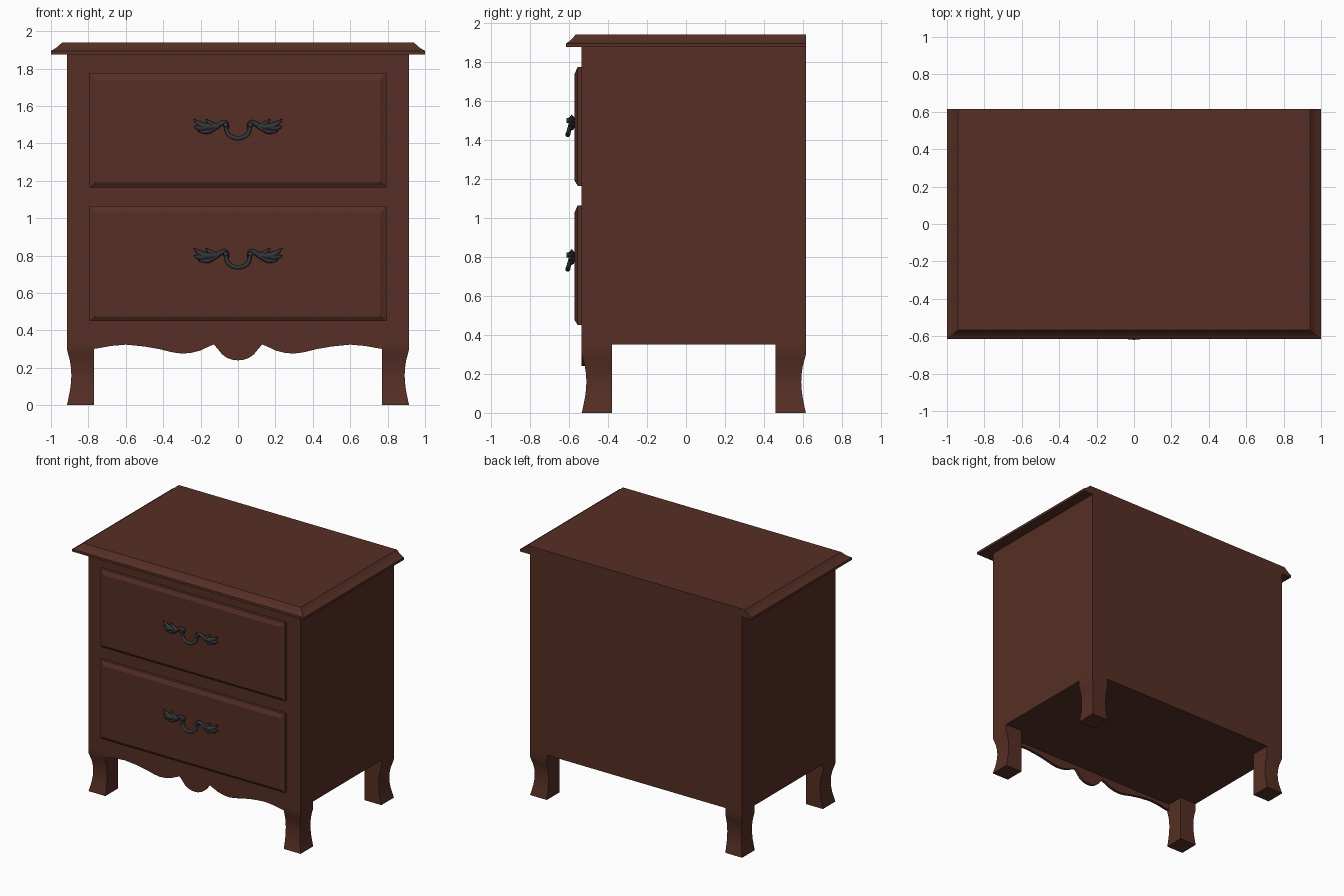
import bpy
import bmesh

if "Cube" in bpy.data.objects:
    bpy.data.objects.remove(bpy.data.objects["Cube"], do_unlink=True)


def material(name, color, rough):
    m = bpy.data.materials.new(name)
    m.use_nodes = True
    m.diffuse_color = color
    bsdf = m.node_tree.nodes["Principled BSDF"]
    bsdf.inputs["Base Color"].default_value = color
    bsdf.inputs["Roughness"].default_value = rough
    return m


WOOD = material("dark_red_wood", (0.092, 0.028, 0.018, 1), 0.6)
METAL = material("dark_iron", (0.033, 0.035, 0.038, 1), 0.5)


def loft(name, rings, smooth=False):
    """Skin a closed solid through rings with equal point counts."""
    bm = bmesh.new()
    loops = [[bm.verts.new(p) for p in ring] for ring in rings]
    n = len(loops[0])
    for a, b in zip(loops, loops[1:]):
        for i in range(n):
            j = (i + 1) % n
            bm.faces.new((a[i], a[j], b[j], b[i]))
    bm.faces.new(loops[0])
    bm.faces.new(loops[-1])
    bmesh.ops.recalc_face_normals(bm, faces=bm.faces)
    me = bpy.data.meshes.new(name)
    bm.to_mesh(me)
    bm.free()
    me.materials.append(WOOD)
    ob = bpy.data.objects.new(name, me)
    bpy.context.collection.objects.link(ob)
    if smooth:
        bpy.ops.object.select_all(action="DESELECT")
        ob.select_set(True)
        bpy.context.view_layer.objects.active = ob
        bpy.ops.object.shade_smooth_by_angle(angle=0.6)
    return ob


def flat_ring(x0, x1, y0, y1, z):
    return [(x0, y0, z), (x1, y0, z), (x1, y1, z), (x0, y1, z)]


def front_ring(x, z0, z1, y):
    return [(-x, y, z0), (x, y, z0), (x, y, z1), (-x, y, z1)]


W, FRONT, BACK = 0.915, -0.535, 0.615
CASE_BOTTOM, CASE_TOP = 0.35, 1.88

# Case
loft("case", [flat_ring(-W, W, FRONT, BACK, z) for z in (CASE_BOTTOM, CASE_TOP)])

# Top with a moulded edge on the front and sides, flush at the back
edge = [(0, 1.876), (0, 1.895), (0.02, 1.906), (0.035, 1.916), (0.06, 1.94)]
loft("top", [flat_ring(-1 + d, 1 - d, -0.615 + d * 0.8, BACK, z) for d, z in edge])

# Legs, hollowed on the two outer sides
curve = [(0, 0), (0.04, 0.009), (0.08, 0.017), (0.12, 0.022), (0.16, 0.024),
         (0.2, 0.022), (0.24, 0.016), (0.28, 0.005), (0.3, 0), (CASE_BOTTOM, 0)]
for side, sx in (("left", 1), ("right", -1)):
    for end, inner, outer, s in (("front", -0.38, FRONT, 1), ("back", 0.46, BACK, -1)):
        loft(f"{end}_{side}_leg",
             [flat_ring(sx * 0.77, sx * (W - d), outer + s * d, inner, z)
              for z, d in curve], smooth=True)

# Scalloped apron between the front legs
half = [(0.03, 0.243), (0.06, 0.254), (0.085, 0.272), (0.11, 0.303), (0.13, 0.325),
        (0.16, 0.312), (0.2, 0.293), (0.25, 0.28), (0.3, 0.276), (0.35, 0.283),
        (0.42, 0.3), (0.5, 0.314), (0.6, 0.324), (0.68, 0.317), (0.78, 0.299)]
outline = [(-x, z) for x, z in reversed(half)] + [(0, 0.24)] + half
loft("apron", [[(x, FRONT, z), (x, FRONT + 0.022, z),
                (x, FRONT + 0.022, 0.36), (x, FRONT, 0.36)] for x, z in outline],
     smooth=True)

# Drawer fronts with bevelled borders
for name, z0, z1 in (("upper_drawer", 1.165, 1.775), ("lower_drawer", 0.45, 1.065)):
    loft(name, [front_ring(0.795, z0, z1, FRONT + 0.01),
                front_ring(0.795, z0, z1, -0.556),
                front_ring(0.785, z0 + 0.008, z1 - 0.01, -0.56),
                front_ring(0.76, z0 + 0.025, z1 - 0.035, -0.571)])

# Handle strokes: points are (x, y, z, radius), z measured from the handle centre
Y = -0.586
strokes = [
    [(0.1, Y, 0.01, .01), (0.15, Y, 0, .02), (0.2, Y, 0.01, .018), (0.237, Y, 0.045, .002)],
    [(0.12, Y, 0, .01), (0.17, Y, 0, .018), (0.21, Y, -0.005, .016), (0.237, Y, 0.005, .002)],
    [(0.1, Y, 0.01, .01), (0.14, Y, -0.01, .015), (0.17, Y, -0.026, .015),
     (0.215, Y, -0.02, .002)],
    [(0.1, Y, 0.005, .01), (0.14, Y, 0.015, .013), (0.155, Y, 0.028, .011),
     (0.172, Y, 0.045, .002)],
    [(0.13, Y, 0, .012), (0.1, Y, 0.016, .013), (0.075, Y, 0.03, .013),
     (0.06, Y, 0.02, .013), (0.06, Y, -0.005, .011)],
    [(0.066, -0.565, 0.015, .016), (0.066, -0.59, 0.015, .016), (0.066, -0.612, 0.015, .013)],
]
bail = [(0.066, -0.592, 0.005, .009), (0.06, -0.598, -0.03, .011), (0.035, -0.605, -0.052, .012)]
mirror = lambda pts: [(-x, y, z, r) for x, y, z, r in pts]
paths = strokes + [mirror(s) for s in strokes]
paths.append(bail + [(0, -0.607, -0.06, .013)] + mirror(bail)[::-1])

cu = bpy.data.curves.new("handle", "CURVE")
cu.dimensions = "3D"
cu.bevel_depth = 1.0
cu.bevel_resolution = 2
cu.use_fill_caps = True
cu.materials.append(METAL)
for pts in paths:
    sp = cu.splines.new("NURBS")
    sp.points.add(len(pts) - 1)
    for p, (x, y, z, r) in zip(sp.points, pts):
        p.co = (x, y, z, 1)
        p.radius = r
    sp.order_u = 3
    sp.use_endpoint_u = True
    sp.resolution_u = 5

for name, z in (("upper_handle", 1.485), ("lower_handle", 0.795)):
    ob = bpy.data.objects.new(name, cu)
    ob.location.z = z
    bpy.context.collection.objects.link(ob)
